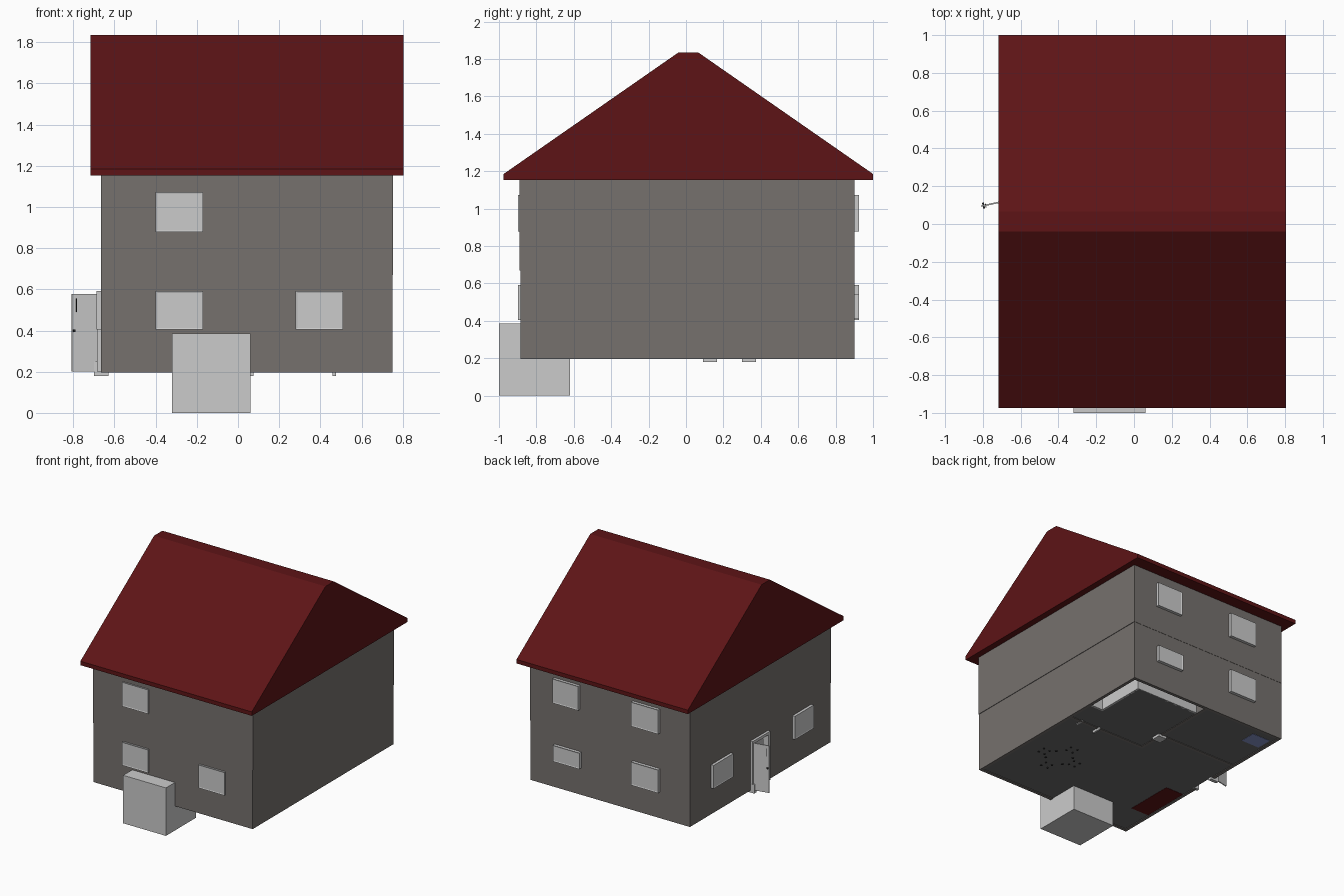
import bpy, bmesh, math
from mathutils import Matrix, Vector

if "Cube" in bpy.data.objects:
    bpy.data.objects.remove(bpy.data.objects["Cube"])


def mat(name, rgb):
    m = bpy.data.materials.new(name)
    m.diffuse_color = (*rgb, 1)
    m.use_nodes = True
    m.node_tree.nodes["Principled BSDF"].inputs["Base Color"].default_value = m.diffuse_color
    return m


WALL = mat("wall_grey", (0.18, 0.165, 0.155))
ROOF = mat("roof_red", (0.11, 0.007, 0.008))
FLOOR = mat("floor_dark", (0.15, 0.15, 0.15))
DARK = mat("dark", (0.02, 0.02, 0.02))
BLUE = mat("rug_blue", (0.25, 0.3, 0.6))


def finish(name, bm, m=None):
    bmesh.ops.recalc_face_normals(bm, faces=bm.faces)
    me = bpy.data.meshes.new(name)
    bm.to_mesh(me)
    bm.free()
    ob = bpy.data.objects.new(name, me)
    bpy.context.collection.objects.link(ob)
    if m:
        me.materials.append(m)
    return ob


def add_box(bm, x0, x1, y0, y1, z0, z1):
    c = Matrix.Translation(((x0 + x1) / 2, (y0 + y1) / 2, (z0 + z1) / 2))
    s = Matrix.Diagonal((x1 - x0, y1 - y0, z1 - z0, 1))
    return bmesh.ops.create_cube(bm, size=1, matrix=c @ s)["verts"]


def boxes(name, m, *dims):
    bm = bmesh.new()
    for d in dims:
        add_box(bm, *d)
    return finish(name, bm, m)


def extrude(name, pts, vec, m=None):
    bm = bmesh.new()
    f = bm.faces.new([bm.verts.new(p) for p in pts])
    r = bmesh.ops.extrude_face_region(bm, geom=[f])
    new = [v for v in r["geom"] if isinstance(v, bmesh.types.BMVert)]
    bmesh.ops.translate(bm, verts=new, vec=vec)
    # keep the starting cap so the solid is closed
    if not f.is_valid:
        bmesh.ops.holes_fill(bm, edges=bm.edges)
    return finish(name, bm, m)


# Outer walls; the ground storey has an entrance gap in the left wall
X0, X1, Y0, Y1, T = -0.665, 0.75, -0.885, 0.90, 0.025
DY0, DY1, DZ = -0.08, 0.12, 0.58
boxes("ground_walls", WALL,
      (X0, X1, Y0, Y0 + T, 0.195, 0.67), (X0, X1, Y1 - T, Y1, 0.195, 0.67),
      (X1 - T, X1, Y0 + T, Y1 - T, 0.195, 0.67),
      (X0, X0 + T, Y0 + T, DY0, 0.195, 0.67),
      (X0, X0 + T, DY1, Y1 - T, 0.195, 0.67),
      (X0, X0 + T, DY0, DY1, DZ, 0.67))
boxes("upper_storey", WALL, (X0, X1 + 0.004, Y0 - 0.004, Y1 + 0.002, 0.67, 1.16))

# Inner partitions
boxes("partitions", WALL,
      (0.03, X1 - T, 0.13, 0.155, 0.196, 0.66),
      (0.03, 0.055, 0.155, Y1 - T, 0.196, 0.66),
      (X0 + T, 0.03, 0.35, 0.375, 0.196, 0.66))

# Ground floor, left open beneath the corner counter
boxes("ground_floor", FLOOR,
      (X0 + T, 0.055, Y0 + T, Y1 - T, 0.2, 0.212),
      (0.055, X1 - T, Y0 + T, 0.155, 0.2, 0.212),
      (0.055, 0.61, 0.155, 0.78, 0.2, 0.212),
      (0.61, X1 - T, 0.155, 0.36, 0.2, 0.212))
boxes("kitchen_counter", None,
      (0.055, 0.61, 0.77, 0.785, 0.2, 0.38),
      (0.605, 0.62, 0.36, 0.785, 0.2, 0.38),
      (0.605, X1 - T, 0.36, 0.375, 0.2, 0.38),
      (0.055, X1 - T, 0.77, Y1 - T, 0.38, 0.395),
      (0.605, X1 - T, 0.36, 0.77, 0.38, 0.395))

# Roof: solid gable with flat ridge and short vertical eaves
prof = [(-0.975, 1.153), (-0.975, 1.185), (-0.04, 1.835),
        (0.065, 1.835), (1.0, 1.185), (1.0, 1.153)]
extrude("roof", [(-0.717, y, z) for y, z in prof], (1.522, 0, 0), ROOF)

# Front block
boxes("front_block", None, (-0.32, 0.06, -1.0, -0.62, 0.0, 0.385))


# Windows: frame with a slightly sunk pane; side is the facing direction
def window(name, side, a0, a1, z0, z1, depth):
    bm = bmesh.new()
    if side == "left":
        add_box(bm, X0 - depth, X0 + T, a0, a1, z0, z1)
        n = Vector((-1, 0, 0))
    elif side == "front":
        add_box(bm, a0, a1, Y0 - depth, Y0 + T, z0, z1)
        n = Vector((0, -1, 0))
    else:
        add_box(bm, a0, a1, Y1 - T, Y1 + depth, z0, z1)
        n = Vector((0, 1, 0))
    bm.normal_update()
    face = [f for f in bm.faces if f.normal.dot(n) > 0.9]
    bmesh.ops.inset_region(bm, faces=face, thickness=0.012, depth=-0.003)
    return finish(name, bm)


LOW, HIGH = (0.405, 0.592), (0.878, 1.073)
window("front_window_upper", "front", -0.40, -0.17, *HIGH, 0.012)
window("front_window_left", "front", -0.40, -0.17, *LOW, 0.014)
window("front_window_right", "front", 0.28, 0.51, *LOW, 0.014)
window("back_window_upper_a", "back", 0.31, 0.54, *HIGH, 0.025)
window("back_window_upper_b", "back", -0.40, -0.16, *HIGH, 0.025)
window("back_window_short", "back", 0.30, 0.535, 0.41, 0.54, 0.025)
window("back_window_lower", "back", -0.40, -0.16, *LOW, 0.025)
window("left_window_back", "left", 0.38, 0.63, *LOW, 0.022)
window("left_window_front", "left", -0.64, -0.40, *LOW, 0.022)

# Entrance frame and plinth, inner door frames
boxes("entrance_frame", None,
      (-0.685, -0.635, DY1 - 0.012, DY1 + 0.012, 0.2, 0.592),
      (-0.685, -0.635, DY0 - 0.012, DY0 + 0.012, 0.2, 0.592),
      (-0.685, -0.635, DY0, DY1, 0.57, 0.592),
      (-0.70, -0.63, DY1 - 0.012, DY1 + 0.014, 0.18, 0.25))
boxes("inner_door_feet", None,
      (0.46, 0.475, 0.09, 0.165, 0.18, 0.25), (0.62, 0.635, 0.09, 0.165, 0.196, 0.25),
      (0.0, 0.075, 0.30, 0.375, 0.18, 0.25))

# Open door leaf with handle bar and knobs, swung outward
swing = Matrix.Translation((-0.68, 0.122, 0)) @ Matrix.Rotation(math.radians(12), 4, "Z")
leaf = boxes("door_leaf", None, (-0.13, 0.0, -0.004, 0.004, 0.2, 0.578))
bar = boxes("door_hardware", DARK,
            (-0.11, -0.106, -0.012, 0.008, 0.49, 0.555),
            (-0.124, -0.114, -0.016, 0.016, 0.394, 0.404))
for ob in (leaf, bar):
    ob.matrix_world = swing

# Rugs showing beneath the floor
boxes("red_rug", ROOF, (-0.64, -0.48, -0.60, -0.20, 0.198, 0.215))
boxes("blue_rug", BLUE, (-0.62, -0.46, 0.69, 0.82, 0.198, 0.215))


# Dining set: table and four chairs
def legs(bm, cx, cy, hx, hy, r, top):
    for sx in (-1, 1):
        for sy in (-1, 1):
            bmesh.ops.create_cone(
                bm, cap_ends=True, segments=8, radius1=r, radius2=r, depth=top - 0.195,
                matrix=Matrix.Translation((cx + sx * hx, cy + sy * hy, (top + 0.195) / 2)))


TX, TY = 0.41, -0.37
bm = bmesh.new()
legs(bm, TX, TY, 0.08, 0.06, 0.009, 0.34)
add_box(bm, TX - 0.11, TX + 0.11, TY - 0.09, TY + 0.09, 0.34, 0.355)
finish("dining_table", bm, DARK)
for i in range(4):
    a = i * math.pi / 2
    bm = bmesh.new()
    legs(bm, 0.145, 0, 0.027, 0.03, 0.008, 0.28)
    add_box(bm, 0.11, 0.18, -0.037, 0.037, 0.28, 0.29)
    add_box(bm, 0.172, 0.18, -0.037, 0.037, 0.29, 0.38)
    bm.transform(Matrix.Translation((TX, TY, 0)) @ Matrix.Rotation(a, 4, "Z"))
    finish(f"chair_{i + 1}", bm, DARK)
